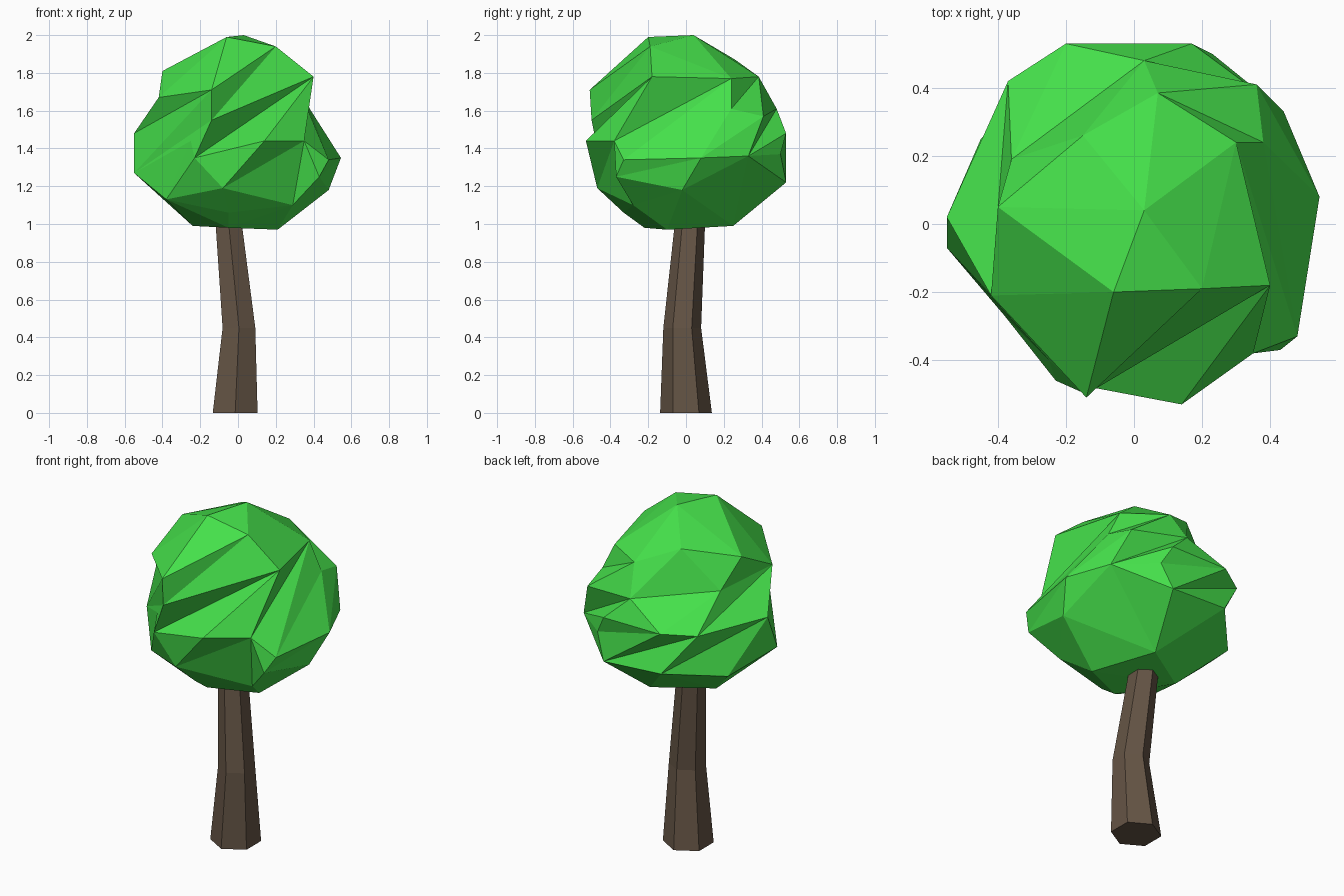
import bpy, bmesh, math
from mathutils import Vector, Matrix

if "Cube" in bpy.data.objects:
    bpy.data.objects.remove(bpy.data.objects["Cube"])


def finish(name, bm, color):
    bmesh.ops.recalc_face_normals(bm, faces=bm.faces)
    mesh = bpy.data.meshes.new(name)
    bm.to_mesh(mesh)
    bm.free()
    mat = bpy.data.materials.new(name + "_color")
    mat.diffuse_color = color
    mat.use_nodes = True
    mat.node_tree.nodes["Principled BSDF"].inputs["Base Color"].default_value = mat.diffuse_color
    mesh.materials.append(mat)
    ob = bpy.data.objects.new(name, mesh)
    bpy.context.collection.objects.link(ob)
    return ob


# Trunk: bent, tapering hexagonal rings (centre x, centre y, z, radius)
bm = bmesh.new()
rings = []
for cx, cy, z, r in [(-.015, 0, 0, .137), (.005, -.02, .45, .1), (-.055, .025, 1.06, .078)]:
    rings.append([bm.verts.new((cx + r * math.sin(k * math.pi / 3),
                                cy + r * math.cos(k * math.pi / 3), z)) for k in range(6)])
for lo, hi in zip(rings, rings[1:]):
    for k in range(6):
        n = (k + 1) % 6
        bm.faces.new((lo[k], lo[n], hi[n], hi[k]))
bm.faces.new(rings[0])
bm.faces.new(rings[-1])
finish("trunk", bm, (.13, .09, .06, 1))

# Crown: irregular corner points, skinned by wrapping their directions on a sphere;
# the skin is twisted through the middle band, giving long slanting folds
corners = [
    # top
    (-.06, -.2, 1.99), (.03, .04, 2), (.2, -.19, 1.94), (-.15, .26, 1.87),
    (.4, -.18, 1.78), (.3, .24, 1.77), (.07, .385, 1.78), (-.4, .05, 1.81),
    (-.42, -.21, 1.67), (-.14, -.51, 1.71),
    # folded middle
    (-.14, -.5, 1.55), (-.25, -.4, 1.44), (-.23, -.46, 1.35), (.14, -.53, 1.44),
    (.35, -.38, 1.44), (.48, -.33, 1.34), (.545, .08, 1.35), (.38, .24, 1.61),
    (.03, .48, 1.61), (.36, .41, 1.57), (-.36, .19, 1.65), (-.37, .42, 1.47),
    (-.2, .53, 1.48), (.17, .53, 1.48), (.23, .5, 1.37), (-.55, .02, 1.48),
    (-.55, -.07, 1.27), (.44, .33, 1.36),
    # underside
    (.17, .53, 1.22), (-.2, .52, 1.24), (-.45, .25, 1.19), (.48, -.02, 1.18),
    (.43, -.37, 1.25), (.29, -.28, 1.1), (-.08, -.47, 1.19), (-.38, -.27, 1.13),
    (-.05, -.33, 1.06), (.21, -.1, .97), (-.05, -.22, .98), (-.24, .06, .99),
    (.06, .25, .99),
]
centre = Vector((0, 0, 1.46))
twist = math.radians(80)
bm = bmesh.new()
place = {}
for p in corners:
    t = min(1, max(0, (p[2] - 1.3) / .45))
    d = (Vector(p) - centre).normalized()
    v = bm.verts.new(Matrix.Rotation(-twist * t, 3, 'Z') @ d)
    place[v] = Vector(p)
bmesh.ops.convex_hull(bm, input=bm.verts[:])
for v in bm.verts:
    v.co = place[v]
finish("leafy_crown", bm, (.06, .75, .07, 1))
